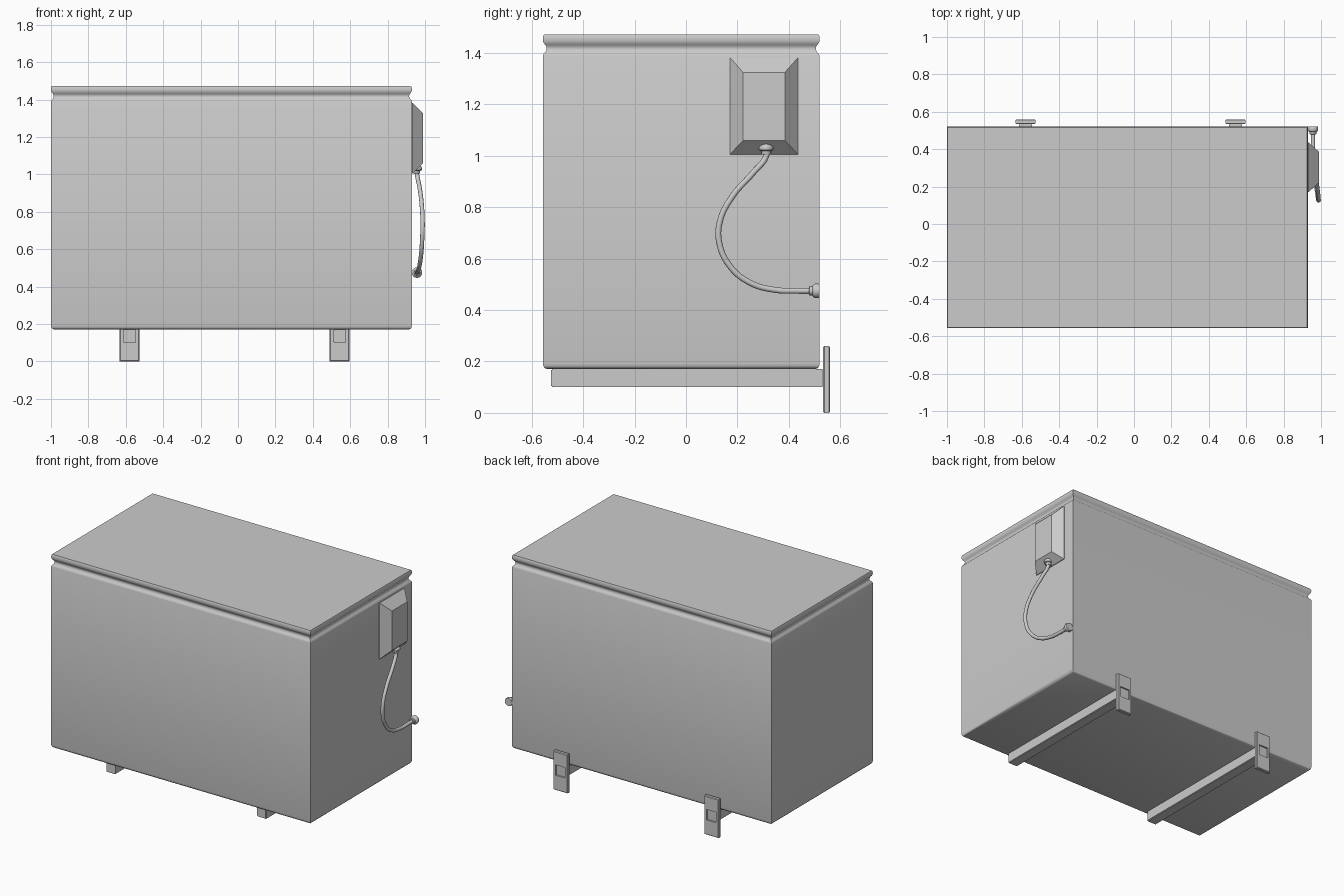
import bpy, bmesh, math
from mathutils import Vector, Matrix

if "Cube" in bpy.data.objects:
    bpy.data.objects.remove(bpy.data.objects["Cube"])


def finish(name, bm, angle=None):
    bmesh.ops.recalc_face_normals(bm, faces=bm.faces[:])
    me = bpy.data.meshes.new(name)
    bm.to_mesh(me)
    bm.free()
    ob = bpy.data.objects.new(name, me)
    bpy.context.collection.objects.link(ob)
    if angle:
        bpy.ops.object.select_all(action='DESELECT')
        ob.select_set(True)
        bpy.context.view_layer.objects.active = ob
        bpy.ops.object.shade_smooth_by_angle(angle=math.radians(angle))
    return ob


def skin(name, rings, angle=None):
    """Join closed rings of points into a capped solid."""
    bm = bmesh.new()
    loops = [[bm.verts.new(p) for p in ring] for ring in rings]
    n = len(loops[0])
    for a, b in zip(loops, loops[1:]):
        for i in range(n):
            j = (i + 1) % n
            bm.faces.new((a[i], a[j], b[j], b[i]))
    bm.faces.new(loops[0][::-1])
    bm.faces.new(loops[-1])
    return finish(name, bm, angle)


def rect(x0, x1, y0, y1, z):
    return [(x0, y0, z), (x1, y0, z), (x1, y1, z), (x0, y1, z)]


def rect_y(cx, w, z0, z1, y):
    return [(cx - w, y, z0), (cx + w, y, z0), (cx + w, y, z1), (cx - w, y, z1)]


def turned(name, profile, origin, axis, n=24):
    """Revolve (radius, height) pairs about an axis."""
    m = Matrix.Translation(origin) @ Vector(axis).to_track_quat('Z', 'Y').to_matrix().to_4x4()
    return skin(name, [[m @ Vector((r * math.cos(2 * math.pi * i / n),
                                    r * math.sin(2 * math.pi * i / n), h))
                        for i in range(n)] for r, h in profile], 35)


# Cabinet: rectangular rings following the side profile (inset, height)
profile = [(.018, .17), (.008, .174), (.002, .182), (0, .192), (0, 1.39),
           (.003, 1.397), (.010, 1.404), (.014, 1.412), (.015, 1.42),
           (.012, 1.429), (.005, 1.437), (.001, 1.445), (0, 1.455),
           (.001, 1.465), (.004, 1.472)]
skin("cabinet", [rect(-1 + d, .93 - d, -.557 + d, .52 - d, z) for d, z in profile], 40)

# Support rails with end plates
for side, cx in (("left", -.58), ("right", .543)):
    bm = bmesh.new()
    bmesh.ops.create_cube(bm, size=1)
    bmesh.ops.scale(bm, vec=(.07, 1.06, .07), verts=bm.verts[:])
    bmesh.ops.translate(bm, vec=(cx, .005, .135), verts=bm.verts[:])
    bmesh.ops.bevel(bm, geom=bm.edges[:], offset=.004, segments=2, affect='EDGES')
    finish(side + "_support_rail", bm, 40)
    # plate outline, edge bevels, then the shallow recess at the rail end
    skin(side + "_end_plate", [
        rect_y(cx, .049, .004, .256, .534), rect_y(cx, .053, 0, .26, .538),
        rect_y(cx, .053, 0, .26, .556), rect_y(cx, .049, .004, .256, .56),
        rect_y(cx, .035, .1, .17, .56), rect_y(cx, .035, .1, .17, .55)])

# Control box: tapered housing on the right side
skin("control_box", [
    [(x, y0, z0), (x, y1, z0), (x, y1, z1), (x, y0, z1)]
    for x, y0, y1, z0, z1 in ((.925, .171, .436, 1.006, 1.383),
                              (.934, .171, .436, 1.006, 1.383),
                              (.99, .222, .385, 1.06, 1.325))])

# Cable
path = [(.953, .312, 1.035), (.957, .312, 1.0), (.97, .262, .935), (.982, .18, .842),
        (.987, .132, .745), (.985, .13, .66), (.979, .17, .572),
        (.969, .25, .506), (.960, .35, .478), (.957, .43, .475), (.957, .51, .475)]
cu = bpy.data.curves.new("cable", 'CURVE')
cu.dimensions = '3D'
cu.bevel_depth = .0115
cu.bevel_resolution = 4
cu.resolution_u = 6
cu.use_fill_caps = True
sp = cu.splines.new('BEZIER')
sp.bezier_points.add(len(path) - 1)
for bp, p in zip(sp.bezier_points, path):
    bp.co = p
    bp.handle_left_type = bp.handle_right_type = 'AUTO'
cable = bpy.data.objects.new("cable", cu)
bpy.context.collection.objects.link(cable)
bpy.ops.object.select_all(action='DESELECT')
cable.select_set(True)
bpy.context.view_layer.objects.active = cable
bpy.ops.object.convert(target='MESH')

# Cable fittings at the box and at the rear edge
turned("box_cable_gland", [(.017, 0), (.019, .004), (.019, .014), (.027, .018),
                           (.029, .025), (.027, .034), (.019, .042)],
       (.955, .312, 1.005), (0, 0, 1))
turned("rear_cable_gland", [(.015, 0), (.018, .003), (.018, .014), (.025, .018),
                            (.028, .024), (.028, .036), (.026, .042)],
       (.957, .478, .475), (0, 1, 0))
